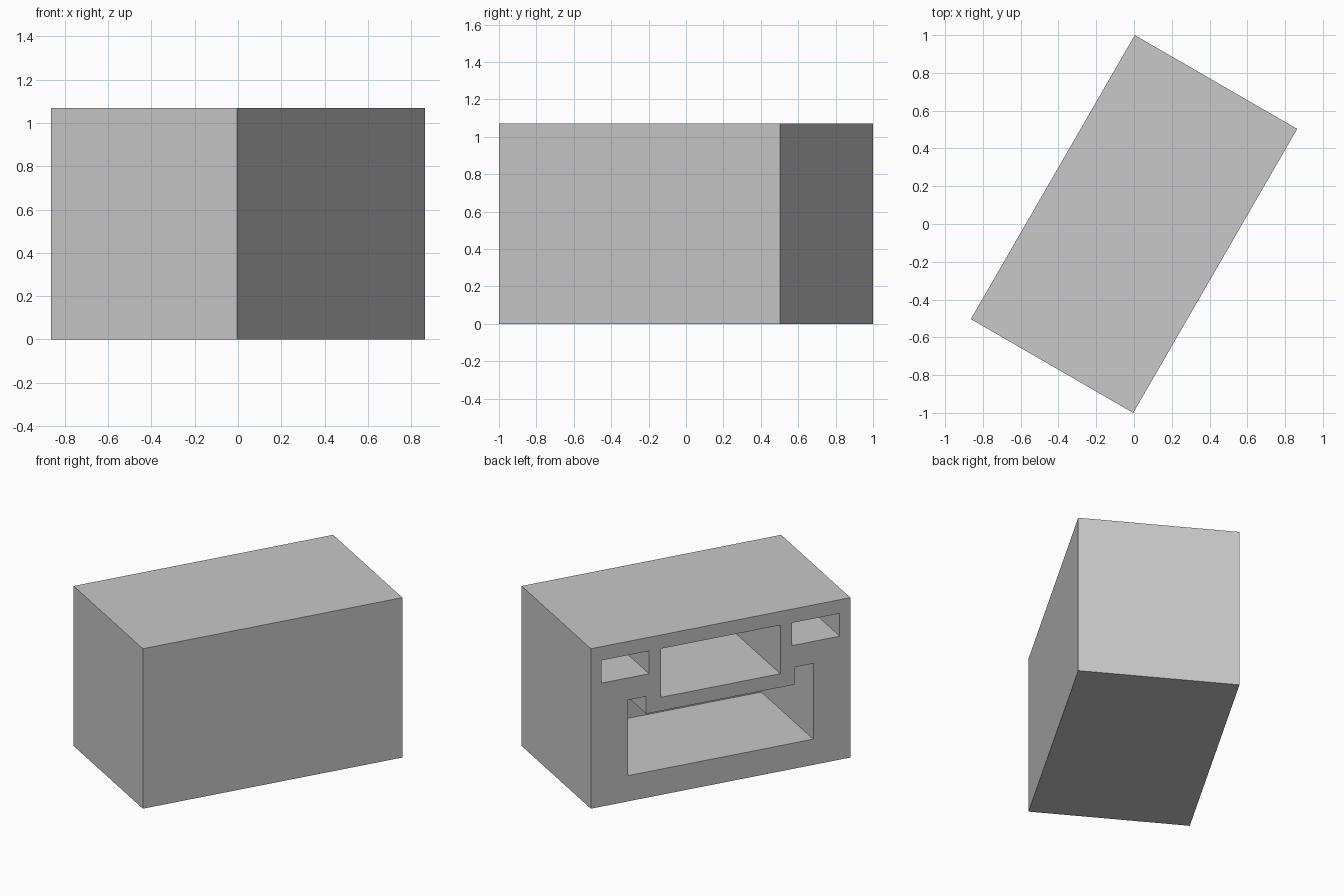
import bpy, bmesh, math

default = bpy.data.objects.get("Cube")
if default:
    bpy.data.objects.remove(default, do_unlink=True)

LENGTH, WIDTH, HEIGHT = 1.736, 0.993, 1.07
DEPTH = 0.745                  # how far the recesses run into the block
TURN = math.radians(60)        # heading of the long side

grey = bpy.data.materials.new("plain grey")
grey.use_nodes = True
colour = (0.58, 0.58, 0.58, 1)
grey.diffuse_color = colour
grey.node_tree.nodes["Principled BSDF"].inputs["Base Color"].default_value = colour


def rect(x0, x1, z0, z1):
    return [(x0, z0), (x1, z0), (x1, z1), (x0, z1)]


def prisms(name, profiles, y0, y1):
    """Extrude closed xz profiles from y0 to y1 into one object."""
    bm = bmesh.new()
    for points in profiles:
        face = bm.faces.new([bm.verts.new((x, y0, z)) for x, z in points])
        new = bmesh.ops.extrude_face_region(bm, geom=[face])["geom"]
        bmesh.ops.translate(bm, vec=(0, y1 - y0, 0),
                            verts=[v for v in new if isinstance(v, bmesh.types.BMVert)])
    bmesh.ops.recalc_face_normals(bm, faces=bm.faces)
    mesh = bpy.data.meshes.new(name)
    bm.to_mesh(mesh)
    bm.free()
    mesh.materials.append(grey)
    obj = bpy.data.objects.new(name, mesh)
    obj.rotation_euler.z = TURN
    bpy.context.collection.objects.link(obj)
    return obj


# Solid cabinet block
block = prisms("cabinet_block", [rect(-LENGTH / 2, LENGTH / 2, 0, HEIGHT)],
               -WIDTH / 2, WIDTH / 2)

# Recesses: wide centre bay, a small bay each side, and a notched lower bay
half_lower = [(0.62, 0.172), (0.62, 0.678), (0.498, 0.678), (0.498, 0.562)]
lower_bay = half_lower + [(-x, z) for x, z in reversed(half_lower)]
bays = [rect(-0.399, 0.399, 0.653, 0.978),
        rect(0.479, 0.797, 0.826, 0.978),
        rect(-0.797, -0.479, 0.826, 0.978),
        lower_bay]
cutter = prisms("recess_cutter", bays, WIDTH / 2 - DEPTH, WIDTH / 2 + 0.1)
cutter.hide_render = True

# Cut the recesses, then drop the cutter
cut = block.modifiers.new("recesses", "BOOLEAN")
cut.operation = "DIFFERENCE"
cut.solver = "EXACT"
cut.object = cutter
bpy.context.view_layer.update()
result = bpy.data.meshes.new_from_object(
    block.evaluated_get(bpy.context.evaluated_depsgraph_get()))
block.modifiers.clear()
block.data = result
bpy.data.objects.remove(cutter, do_unlink=True)
